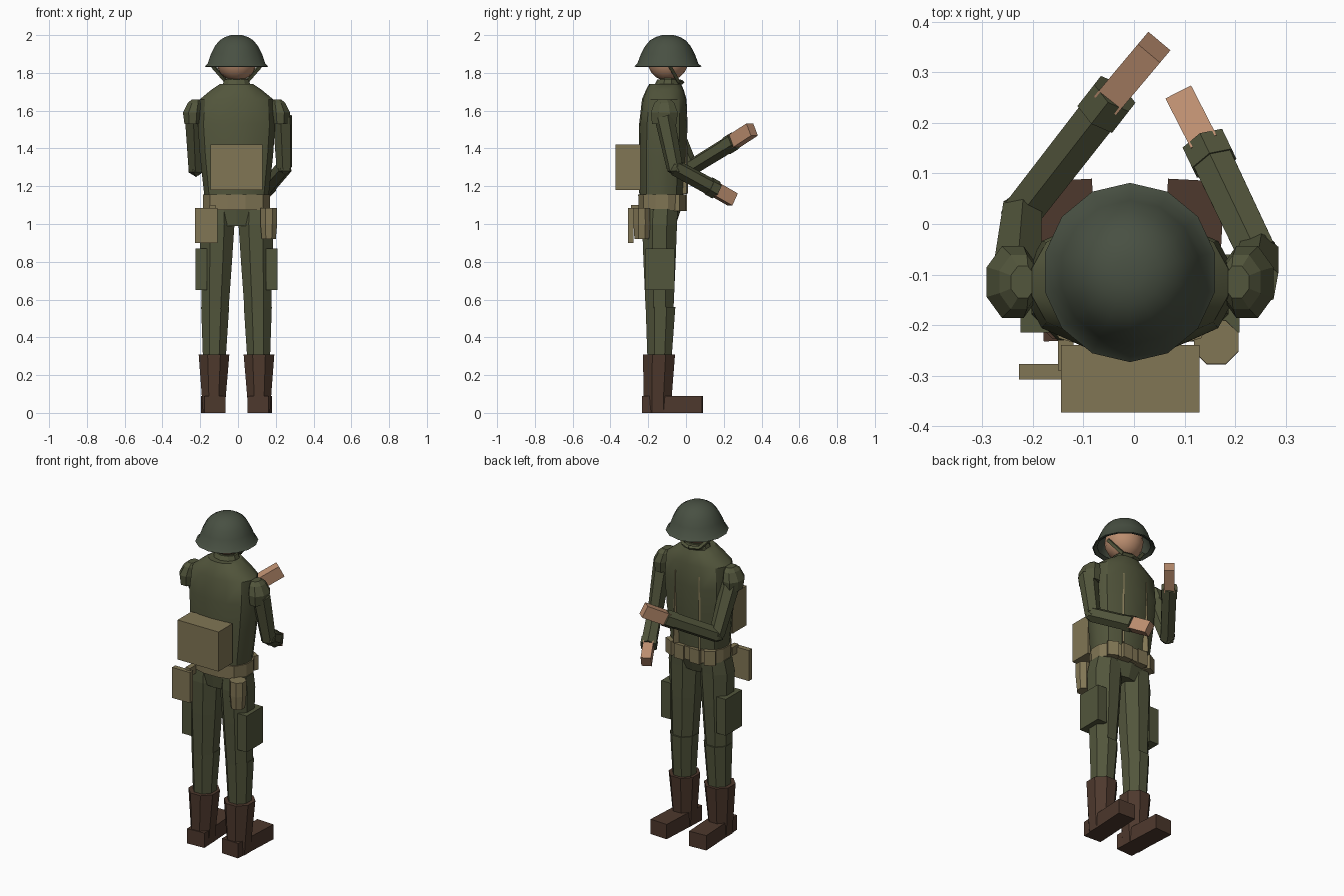
import bpy, bmesh
from math import cos, sin, pi, radians
from mathutils import Vector, Matrix

if "Cube" in bpy.data.objects:
    bpy.data.objects.remove(bpy.data.objects["Cube"], do_unlink=True)

MID = -0.008  # body centre line


def material(name, rgb):
    m = bpy.data.materials.new(name)
    m.use_nodes = True
    m.diffuse_color = (*rgb, 1)
    bsdf = m.node_tree.nodes["Principled BSDF"]
    bsdf.inputs["Base Color"].default_value = (*rgb, 1)
    bsdf.inputs["Roughness"].default_value = 0.8
    return m


CLOTH = material("cloth", (0.085, 0.092, 0.045))
STEEL = material("helmet_paint", (0.065, 0.08, 0.055))
CANVAS = material("canvas", (0.22, 0.18, 0.09))
LEATHER = material("leather", (0.075, 0.04, 0.026))
SKIN = material("skin", (0.5, 0.27, 0.16))


def finish(name, bm, mat, smooth=None):
    bmesh.ops.recalc_face_normals(bm, faces=bm.faces)
    mesh = bpy.data.meshes.new(name)
    bm.to_mesh(mesh)
    bm.free()
    mesh.materials.append(mat)
    ob = bpy.data.objects.new(name, mesh)
    bpy.context.collection.objects.link(ob)
    if smooth:
        bpy.ops.object.select_all(action="DESELECT")
        ob.select_set(True)
        bpy.context.view_layer.objects.active = ob
        bpy.ops.object.shade_smooth_by_angle(angle=radians(smooth))
    return ob


def loft(name, rings, sides, mat, power=2.0, smooth=None, caps=True):
    """Stack of (x, y, z, rx, ry) rings; a higher power gives boxier rings."""
    bm = bmesh.new()
    loops = []
    for x, y, z, rx, ry in rings:
        loop = []
        for i in range(sides):
            a = 2 * pi * (i + 0.5) / sides
            c, s = cos(a), sin(a)
            k = 1 / (abs(c) ** power + abs(s) ** power) ** (1 / power)
            k = min(k, 1 / max(abs(c), abs(s)))
            loop.append(bm.verts.new((x + rx * c * k, y + ry * s * k, z)))
        loops.append(loop)
    for lo, hi in zip(loops, loops[1:]):
        for i in range(sides):
            j = (i + 1) % sides
            bm.faces.new((lo[i], lo[j], hi[j], hi[i]))
    if caps:
        bm.faces.new(loops[0])
        bm.faces.new(loops[-1])
    return finish(name, bm, mat, smooth)


def box(name, lo, hi, mat, turn=0):
    lo, hi = Vector(lo), Vector(hi)
    bm = bmesh.new()
    m = (Matrix.Translation((lo + hi) / 2) @ Matrix.Rotation(turn, 4, "Z")
         @ Matrix.Diagonal((*(hi - lo), 1)))
    bmesh.ops.create_cube(bm, size=1, matrix=m)
    return finish(name, bm, mat)


def along(a, b):
    """Frame centred between two points with z along them."""
    a, b = Vector(a), Vector(b)
    d = b - a
    z = d.normalized()
    x = Vector((0, 0, 1)).cross(z).normalized()
    frame = Matrix((x, z.cross(x), z)).transposed().to_4x4()
    return Matrix.Translation((a + b) / 2) @ frame, d.length


def limb(name, a, b, ra, rb, mat, sides=6):
    m, length = along(a, b)
    bm = bmesh.new()
    bmesh.ops.create_cone(bm, cap_ends=True, segments=sides, radius1=ra,
                          radius2=rb, depth=length, matrix=m)
    return finish(name, bm, mat)


def bar(name, a, b, width, thick, mat):
    m, length = along(a, b)
    bm = bmesh.new()
    bmesh.ops.create_cube(bm, size=1, matrix=m @ Matrix.Diagonal((width, thick, length, 1)))
    return finish(name, bm, mat)


# Helmet: open shell spun from an outer and inner profile
outer = [(0.174, 1.835), (0.158, 1.85), (0.14, 1.9), (0.118, 1.942),
         (0.093, 1.972), (0.063, 1.99), (0.03, 2.0)]
inner = [(r * 0.94, z - 0.008) for r, z in outer[1:]]
profile = inner[::-1] + [(0.168, 1.832)] + outer
loft("helmet", [(MID, -0.096, z, r * 0.99, r * 1.02) for r, z in profile],
     14, STEEL, smooth=40)

# Head, neck and collar
bm = bmesh.new()
bmesh.ops.create_uvsphere(bm, u_segments=16, v_segments=10, radius=0.108,
                          matrix=Matrix.Translation((MID, -0.096, 1.865)))
finish("head", bm, SKIN, smooth=60)
loft("neck", [(MID, -0.095, 1.7, 0.06, 0.05), (MID, -0.095, 1.8, 0.055, 0.045)], 8, CLOTH)
loft("collar", [(MID, -0.1, 1.72, 0.085, 0.075), (MID, -0.095, 1.765, 0.066, 0.057)], 10, CLOTH)

# Jacket body
loft("jacket", [(MID, -0.13, 1.08, 0.165, 0.115), (MID, -0.13, 1.18, 0.175, 0.118),
                (MID, -0.124, 1.36, 0.195, 0.127), (MID, -0.12, 1.53, 0.207, 0.128),
                (MID, -0.115, 1.66, 0.196, 0.118), (MID, -0.112, 1.71, 0.135, 0.1),
                (MID, -0.11, 1.74, 0.09, 0.085)], 14, CLOTH, power=2.6, smooth=35)
loft("hips", [(MID, -0.14, 0.99, 0.1, 0.085), (MID, -0.13, 1.1, 0.165, 0.11)], 10, CLOTH, power=2.6)

# Belt with front pouches
loft("belt", [(MID, -0.128, 1.075, 0.178, 0.125), (MID, -0.128, 1.155, 0.18, 0.126)],
     12, CANVAS, power=2.8)
for i, x in enumerate((-0.135, -0.06, 0.045, 0.12)):
    edge = abs(x - MID) > 0.1
    y = -0.04 if edge else -0.02
    box(f"belt_pouch_{i + 1}", (x - 0.032, y - 0.025, 1.07), (x + 0.032, y + 0.025, 1.157),
        CANVAS, turn=(-0.5 if x > 0 else 0.5) if edge else 0)

# Parts repeated on both sides; the figure looks towards +y
for side, s in (("right", 1), ("left", -1)):
    x = lambda v: MID + s * v
    loft(f"{side}_thigh", [(x(0.113), -0.14, 0.55, 0.077, 0.08),
                           (x(0.107), -0.14, 0.8, 0.09, 0.092),
                           (x(0.103), -0.14, 1.0, 0.1, 0.1),
                           (x(0.1), -0.135, 1.08, 0.088, 0.098)], 8, CLOTH)
    loft(f"{side}_shin", [(x(0.117), -0.14, 0.3, 0.066, 0.07),
                          (x(0.113), -0.135, 0.56, 0.08, 0.085)], 8, CLOTH)
    loft(f"{side}_boot_shaft", [(x(0.12), -0.15, 0.0, 0.062, 0.078),
                                (x(0.12), -0.15, 0.08, 0.068, 0.08),
                                (x(0.119), -0.143, 0.31, 0.088, 0.092)], 8, LEATHER)
    box(f"{side}_foot", (x(0.123) - 0.056, -0.23, 0), (x(0.123) + 0.056, 0.087, 0.09),
        LEATHER, turn=-s * radians(3))
    box(f"{side}_thigh_pocket", (x(0.155), -0.215, 0.65), (x(0.217), -0.06, 0.87), CLOTH)
    loft(f"{side}_shoulder", [(x(0.232), -0.115, 1.53, 0.047, 0.07),
                              (x(0.232), -0.115, 1.59, 0.056, 0.077),
                              (x(0.22), -0.115, 1.64, 0.042, 0.058),
                              (x(0.212), -0.115, 1.66, 0.026, 0.034)], 8, CLOTH)
    # Suspenders over the chest and chin strap
    bar(f"{side}_chest_strap", (x(0.08), -0.005, 1.16), (x(0.075), -0.012, 1.6), 0.012, 0.03, CANVAS)
    limb(f"{side}_chin_strap", (x(0.125), -0.085, 1.835), (x(0.055), -0.04, 1.755), 0.012, 0.012, CLOTH, 4)
    limb(f"{side}_chin_strap_front", (x(0.055), -0.04, 1.755), (MID, -0.02, 1.75), 0.012, 0.012, CLOTH, 4)

# Arms: shoulder, elbow, wrist and fingertips of each
poses = {
    "right": ((0.235, -0.115, 1.57), (0.245, -0.06, 1.3), (0.14, 0.16, 1.18), (0.095, 0.247, 1.13)),
    "left": ((-0.232, -0.1, 1.57), (-0.222, 0.022, 1.295), (-0.038, 0.258, 1.44), (0.04, 0.35, 1.5)),
}
for side, (shoulder, elbow, wrist, tip) in poses.items():
    e, w = Vector(elbow), Vector(wrist)
    limb(f"{side}_upper_arm", shoulder, elbow, 0.054, 0.044, CLOTH)
    bm = bmesh.new()
    bmesh.ops.create_icosphere(bm, subdivisions=1, radius=0.046, matrix=Matrix.Translation(e))
    finish(f"{side}_elbow", bm, CLOTH)
    limb(f"{side}_forearm", elbow, wrist, 0.044, 0.046, CLOTH)
    limb(f"{side}_cuff", e.lerp(w, 0.82), w, 0.05, 0.05, CLOTH)
    bar(f"{side}_hand", e.lerp(w, 0.95), tip, 0.057, 0.072, SKIN)

# Carried gear
box("backpack", (-0.145, -0.373, 1.18), (0.13, -0.24, 1.42), CANVAS)
box("hip_bag", (-0.228, -0.308, 0.9), (-0.108, -0.277, 1.085), CANVAS)
box("hip_bag_hanger", (-0.15, -0.29, 1.05), (-0.12, -0.23, 1.1), CANVAS)
loft("canteen", [(0.163, -0.234, 0.92, 0.04, 0.042), (0.163, -0.234, 1.0, 0.048, 0.048),
                 (0.163, -0.234, 1.085, 0.048, 0.047)], 8, CANVAS)
